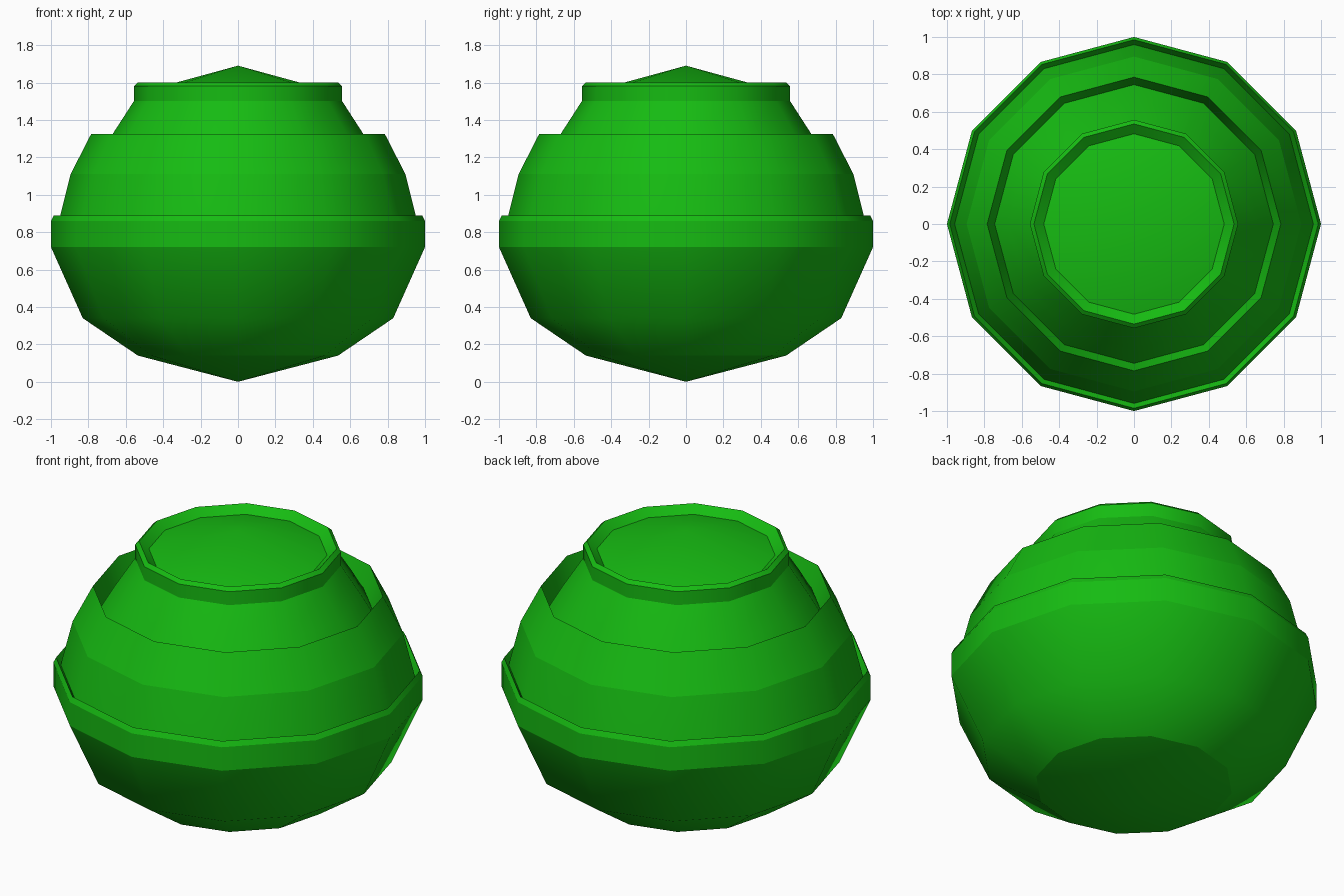
import bpy, bmesh
from math import cos, sin, tau

if "Cube" in bpy.data.objects:
    bpy.data.objects.remove(bpy.data.objects["Cube"])

SIDES = 12
green = bpy.data.materials.new("leaf_green")
green.diffuse_color = (0.008, 0.5, 0.006, 1)
green.use_nodes = True
green.node_tree.nodes["Principled BSDF"].inputs["Base Color"].default_value = green.diffuse_color


def lathe(name, profile, sharp=()):
    """Spin a (radius, z) profile, listed from bottom to top, around z."""
    bm = bmesh.new()
    rings = []
    for r, z in profile:
        n = 1 if r == 0 else SIDES
        rings.append([bm.verts.new((r * cos(tau * i / SIDES), r * sin(tau * i / SIDES), z))
                      for i in range(n)])
    for a, b in zip(rings, rings[1:]):
        for i in range(SIDES):
            j = (i + 1) % SIDES
            if len(a) == 1:
                bm.faces.new((b[j], b[i], a[0]))
            elif len(b) == 1:
                bm.faces.new((a[i], a[j], b[0]))
            else:
                bm.faces.new((a[i], a[j], b[j], b[i]))
    for f in bm.faces:
        f.smooth = True
    # Creases that run round the body
    for k in sharp:
        for i in range(SIDES):
            bm.edges.get((rings[k][i], rings[k][(i + 1) % SIDES])).smooth = False
    me = bpy.data.meshes.new(name)
    bm.to_mesh(me)
    bm.free()
    me.materials.append(green)
    ob = bpy.data.objects.new(name, me)
    bpy.context.collection.objects.link(ob)
    return ob


# Outer layer: pointed base, belly and the rim folding inwards
lathe("outer_leaf_layer",
      [(0, 0), (0.535, 0.14), (0.83, 0.34), (1.0, 0.72), (1.0, 0.86),
       (0.985, 0.89), (0.95, 0.83)], sharp=(1, 3, 4, 5))

# Middle layer, emerging from the outer rim
lathe("middle_leaf_layer",
      [(0.965, 0.82), (0.95, 0.89), (0.895, 1.11), (0.785, 1.325), (0.745, 1.2)],
      sharp=(2, 3))

# Inner layer with the short upright collar
lathe("inner_leaf_layer",
      [(0.755, 1.18), (0.67, 1.325), (0.557, 1.5), (0.557, 1.58),
       (0.535, 1.6), (0.46, 1.54)], sharp=(2, 3, 4))

# Heart: shallow dome inside the collar
lathe("heart_dome", [(0.53, 1.545), (0, 1.69)])
